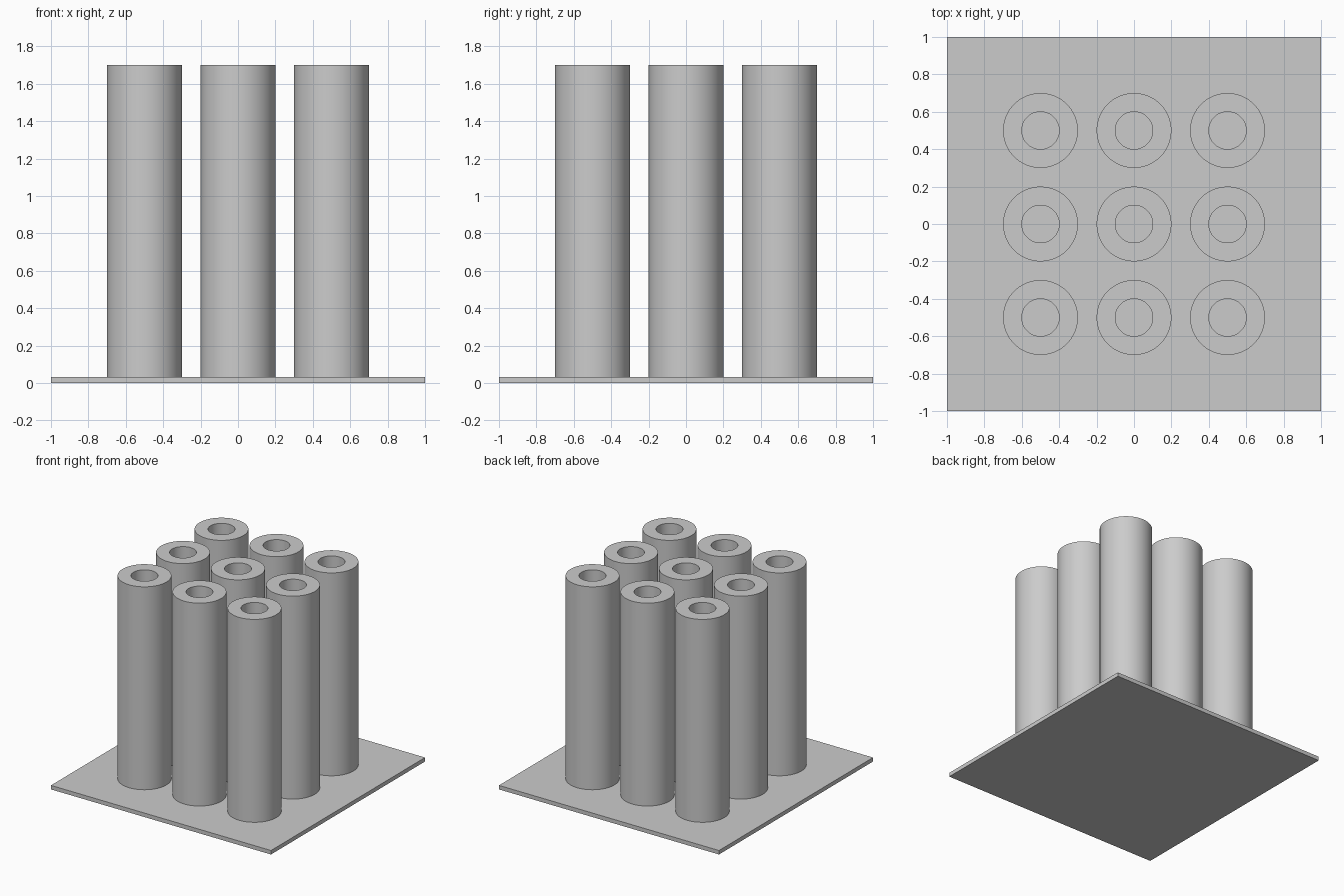
import bpy
import bmesh
import math

cube = bpy.data.objects.get("Cube")
if cube:
    bpy.data.objects.remove(cube, do_unlink=True)

PLATE = 0.033      # plate thickness
TOP = 1.70         # height of the tube rims
OUTER, INNER = 0.2, 0.1
PITCH = 0.5
SIDES = 96

grey = bpy.data.materials.new("plain_grey")
grey.use_nodes = True
colour = (0.6, 0.6, 0.6, 1)
grey.diffuse_color = colour
grey.node_tree.nodes["Principled BSDF"].inputs["Base Color"].default_value = colour


def add_object(name, mesh, location=(0, 0, 0)):
    obj = bpy.data.objects.new(name, mesh)
    obj.location = location
    bpy.context.collection.objects.link(obj)
    return obj


# Square base plate
bm = bmesh.new()
bmesh.ops.create_cube(bm, size=1)
bmesh.ops.scale(bm, vec=(2, 2, PLATE), verts=bm.verts)
plate_mesh = bpy.data.meshes.new("base_plate")
bm.to_mesh(plate_mesh)
bm.free()
plate_mesh.materials.append(grey)
add_object("base_plate", plate_mesh, (0, 0, PLATE / 2))

# Hollow tube: a rectangular wall section swept round the z axis
bm = bmesh.new()
section = [(INNER, PLATE), (OUTER, PLATE), (OUTER, TOP), (INNER, TOP)]
rings = [[bm.verts.new((r * math.cos(a), r * math.sin(a), z)) for r, z in section]
         for a in (math.tau * i / SIDES for i in range(SIDES))]
for i, ring in enumerate(rings):
    following = rings[(i + 1) % SIDES]
    for j in range(4):
        k = (j + 1) % 4
        face = bm.faces.new((ring[j], following[j], following[k], ring[k]))
        face.smooth = j in (1, 3)  # curved walls only, rims stay flat
bmesh.ops.recalc_face_normals(bm, faces=bm.faces)
for edge in bm.edges:
    edge.smooth = edge.calc_face_angle(0) < math.radians(30)
tube_mesh = bpy.data.meshes.new("tube")
bm.to_mesh(tube_mesh)
bm.free()
tube_mesh.materials.append(grey)

# Three by three grid of tubes
for row, y in zip(("front", "middle", "back"), (-PITCH, 0, PITCH)):
    for column, x in zip(("right", "centre", "left"), (-PITCH, 0, PITCH)):
        add_object(f"tube_{row}_{column}", tube_mesh, (x, y, 0))
